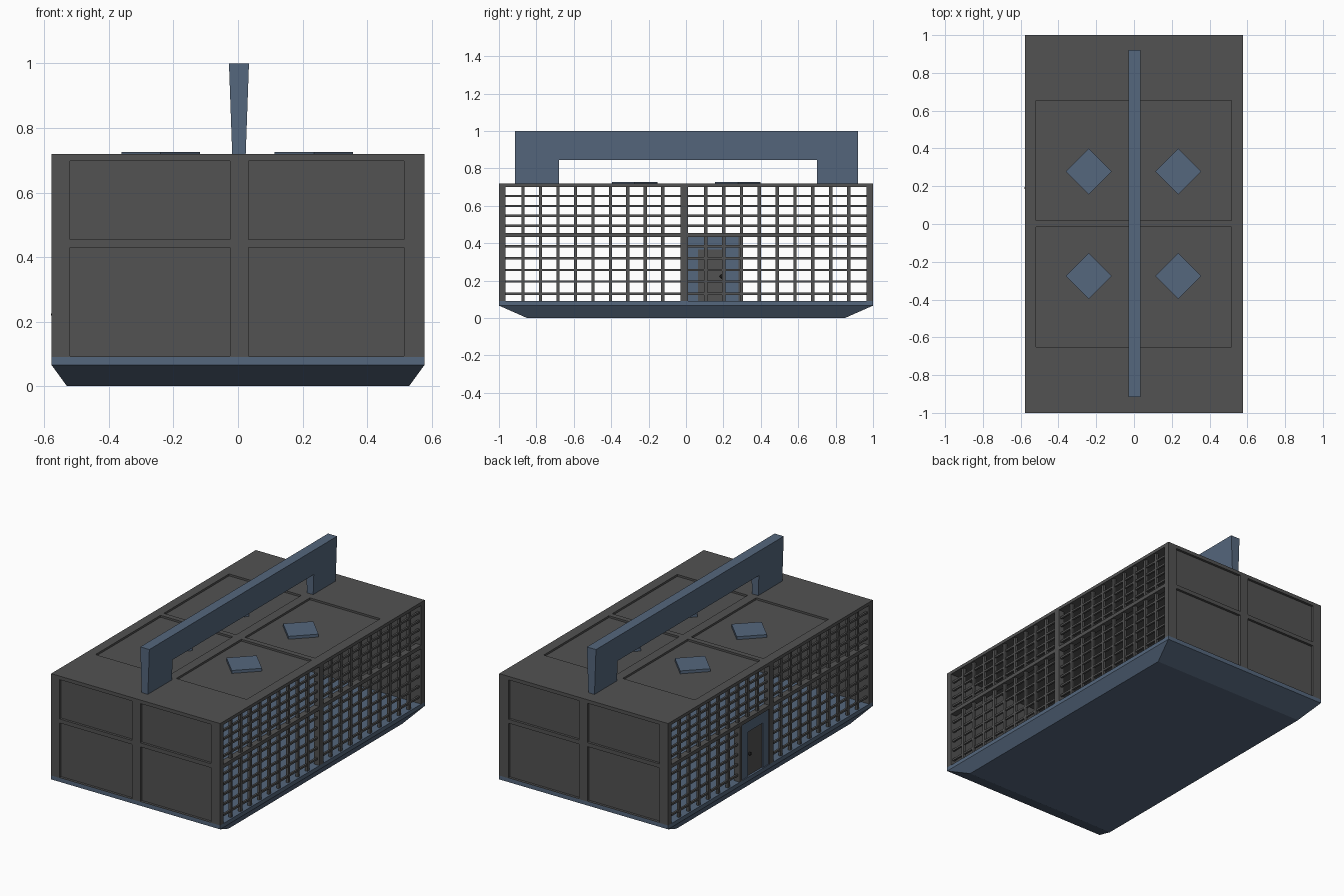
import bpy, bmesh
from mathutils import Matrix, Vector

if "Cube" in bpy.data.objects:
    bpy.data.objects.remove(bpy.data.objects["Cube"])


def material(name, rgb):
    m = bpy.data.materials.new(name)
    m.diffuse_color = (*rgb, 1)
    m.use_nodes = True
    m.node_tree.nodes["Principled BSDF"].inputs["Base Color"].default_value = m.diffuse_color
    return m


GREY = material("dark_grey", (0.085, 0.085, 0.085))
BLUE = material("slate_blue", (0.09, 0.135, 0.205))
BLACK = material("black", (0.01, 0.01, 0.01))


def add_box(bm, x0, x1, y0, y1, z0, z1):
    mid = Vector(((x0 + x1) / 2, (y0 + y1) / 2, (z0 + z1) / 2))
    size = Matrix.Diagonal((abs(x1 - x0), abs(y1 - y0), abs(z1 - z0), 1))
    return bmesh.ops.create_cube(bm, size=1, matrix=Matrix.Translation(mid) @ size)["verts"]


def finish(name, bm, mat):
    bmesh.ops.recalc_face_normals(bm, faces=bm.faces)
    me = bpy.data.meshes.new(name)
    bm.to_mesh(me)
    bm.free()
    ob = bpy.data.objects.new(name, me)
    bpy.context.collection.objects.link(ob)
    if mat:
        me.materials.append(mat)
    return ob


def boxes(name, mat, *specs):
    bm = bmesh.new()
    for s in specs:
        add_box(bm, *s)
    return finish(name, bm, mat)


def carve(ob, *specs):
    cutter = boxes("cutter", GREY, *specs)
    cutter.hide_render = True
    mod = ob.modifiers.new("recess", 'BOOLEAN')
    mod.object, mod.operation, mod.solver = cutter, 'DIFFERENCE', 'EXACT'
    bpy.context.view_layer.update()
    dg = bpy.context.evaluated_depsgraph_get()
    me = bpy.data.meshes.new_from_object(ob.evaluated_get(dg))
    ob.modifiers.clear()
    ob.data = me
    bpy.data.objects.remove(cutter)


W, L, TOP, BASE = 0.578, 1.0, 0.72, 0.09
COLS = [(-0.52, -0.025), (0.033, 0.515)]

# Tray: vertical lip over a bevelled underside
bm = bmesh.new()
rings = []
for x, y, z in [(0.53, 0.85, 0), (W, L, 0.066), (W, L, BASE)]:
    rings.append([bm.verts.new((sx * x, sy * y, z))
                  for sx, sy in [(-1, -1), (1, -1), (1, 1), (-1, 1)]])
for a, b in zip(rings, rings[1:]):
    for i in range(4):
        j = (i + 1) % 4
        bm.faces.new((a[i], a[j], b[j], b[i]))
bm.faces.new(rings[0][::-1])
bm.faces.new(rings[-1])
finish("tray", bm, BLUE)

# Solid end walls with four recessed panels each
for name, s in [("front_wall", -1), ("back_wall", 1)]:
    wall = boxes(name, GREY, (-W, W, s * 0.965, s * L, BASE, 0.70))
    carve(wall, *[(x0, x1, s * 0.985, s * 1.1, z0, z1)
                  for x0, x1 in COLS for z0, z1 in [(0.093, 0.43), (0.455, 0.698)]])

# Roof with four recessed panels
roof = boxes("roof", GREY, (-W, W, -L, L, 0.70, TOP))
carve(roof, *[(x0, x1, y0, y1, 0.708, 0.8)
              for x0, x1 in COLS for y0, y1 in [(-0.65, -0.015), (0.018, 0.655)]])

# Diamond tiles on the roof
for i, (x, y) in enumerate([(a, b) for a in (-0.24, 0.235) for b in (-0.275, 0.278)]):
    bm = bmesh.new()
    add_box(bm, -0.086, 0.086, -0.086, 0.086, 0, 0.019)
    bmesh.ops.rotate(bm, verts=bm.verts, matrix=Matrix.Rotation(0.7854, 3, 'Z'))
    bmesh.ops.translate(bm, verts=bm.verts, vec=(x, y, 0.707))
    finish(f"roof_tile_{i + 1}", bm, BLUE)

# Carry handle: arch profile that widens toward the top
profile = [(-0.915, 0.72), (-0.915, 1.0), (0.92, 1.0), (0.92, 0.72),
           (0.70, 0.72), (0.70, 0.845), (-0.68, 0.845), (-0.68, 0.72)]
bm = bmesh.new()
sides = []
for s in (-1, 1):
    sides.append([bm.verts.new((0.003 + s * (0.021 + 0.01 * (z - 0.72) / 0.28), y, z))
                  for y, z in profile])
    bm.faces.new(sides[-1])
for i in range(8):
    j = (i + 1) % 8
    bm.faces.new((sides[0][i], sides[0][j], sides[1][j], sides[1][i]))
finish("carry_handle", bm, BLUE)

# Barred side walls; the left one leaves room for the door
ROWS_LOW = [0.13, 0.195, 0.257, 0.32, 0.383]
ROWS_HIGH = [0.493, 0.546, 0.599, 0.652]
BARS = [-0.965 + 0.0935 * k for k in range(1, 10)] + [0.01 + 0.0955 * k for k in range(1, 10)]
for name, s in [("right", 1), ("left", -1)]:
    door = s < 0
    xo, xi = s * W, s * 0.54
    frame = [(xi, xo, -0.965, 0.965, 0.432, 0.455),
             (xi, xo, -0.03, 0.01, BASE, 0.432), (xi, xo, -0.03, 0.01, 0.455, 0.70)]
    if door:
        frame.append((xi, xo, 0.28, 0.30, BASE, 0.432))
    boxes(name + "_frame", GREY, *frame)
    a, b = s * 0.552, s * 0.568
    bars = []
    for y in BARS:
        bars.append((a, b, y - 0.009, y + 0.009, 0.455, 0.70))
        if not (door and 0 < y < 0.31):
            bars.append((a, b, y - 0.009, y + 0.009, BASE, 0.432))
    boxes(name + "_upright_bars", GREY, *bars)
    a, b = s * 0.554, s * 0.566
    rails = []
    for z in ROWS_LOW + ROWS_HIGH:
        start = 0.30 if door and z < 0.43 else 0.01
        rails += [(a, b, -0.965, -0.03, z - 0.006, z + 0.006),
                  (a, b, start, 0.965, z - 0.006, z + 0.006)]
    boxes(name + "_cross_bars", GREY, *rails)

# Door on the left wall: surround, leaf and knob
boxes("door_surround", BLUE, (-0.572, -0.545, 0.01, 0.065, BASE, 0.432),
      (-0.572, -0.545, 0.21, 0.28, BASE, 0.432), (-0.572, -0.545, 0.065, 0.21, 0.365, 0.432))
boxes("door_leaf", GREY, (-0.565, -0.545, 0.065, 0.21, BASE, 0.365))
for name, x in [("outer_knob", -0.57), ("inner_knob", -0.54)]:
    bm = bmesh.new()
    bmesh.ops.create_uvsphere(bm, u_segments=10, v_segments=6, radius=0.01,
                              matrix=Matrix.Translation((x, 0.19, 0.222)))
    finish(name, bm, BLACK)
